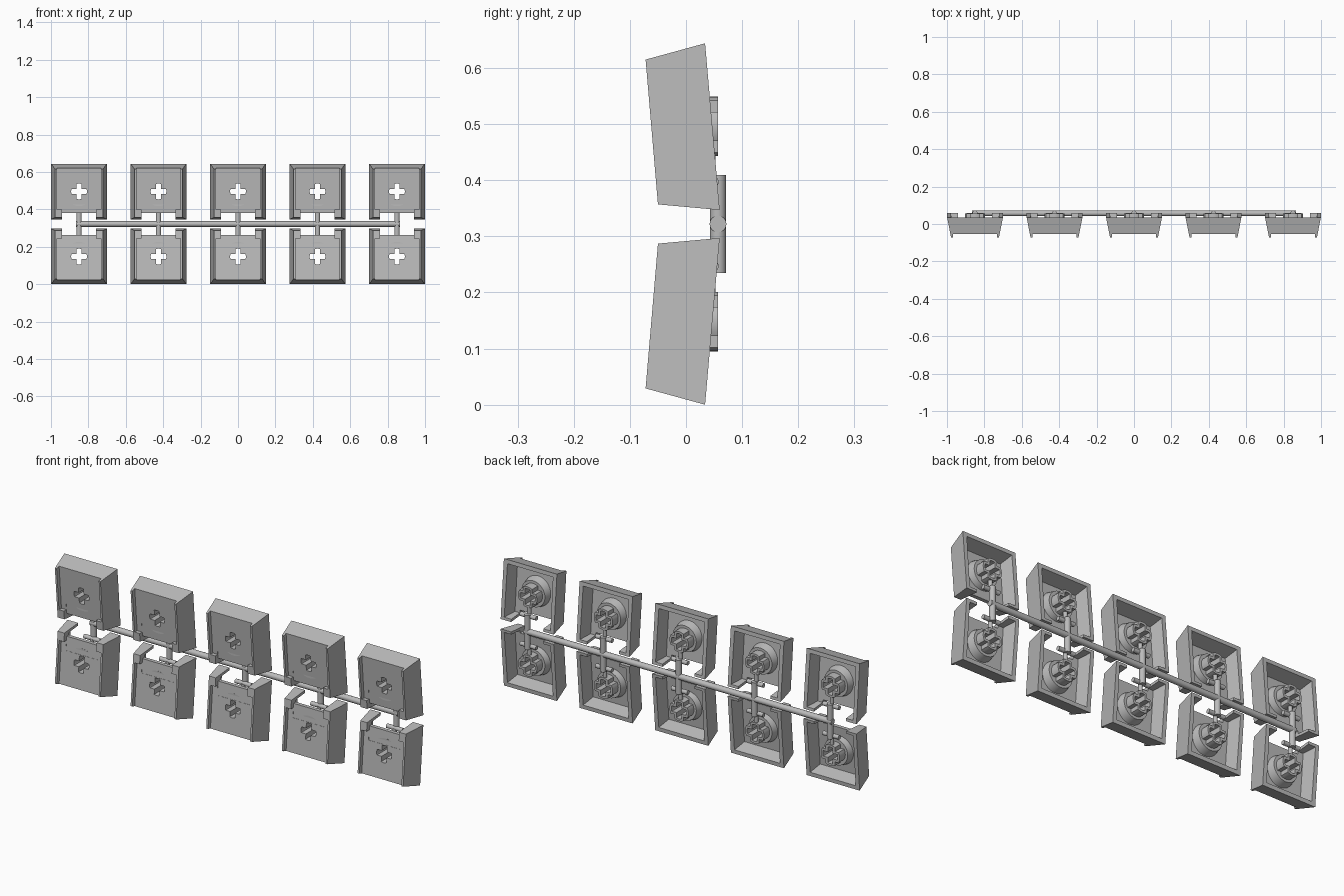
import bpy, bmesh, math
from mathutils import Matrix, Vector

MID = 0.322          # height of the mirror plane between both rows
STEM_Z = 0.496       # stem centre in the upper row
COLUMNS = [-0.85, -0.425, 0, 0.425, 0.85]

cube = bpy.data.objects.get("Cube")
if cube:
    bpy.data.objects.remove(cube)

grey = bpy.data.materials.new("plain grey")
grey.use_nodes = True
colour = (0.5, 0.5, 0.5, 1)
grey.diffuse_color = colour
grey.node_tree.nodes["Principled BSDF"].inputs["Base Color"].default_value = colour


def new_object(name, bm, helper=False):
    bmesh.ops.recalc_face_normals(bm, faces=bm.faces)
    mesh = bpy.data.meshes.new(name)
    bm.to_mesh(mesh)
    bm.free()
    mesh.materials.append(grey)
    ob = bpy.data.objects.new(name, mesh)
    bpy.context.collection.objects.link(ob)
    ob.hide_render = helper
    return ob


def loft(name, ring_a, ring_b, helper=True):
    """Closed solid between two matching rings of points."""
    bm = bmesh.new()
    a = [bm.verts.new(p) for p in ring_a]
    b = [bm.verts.new(p) for p in ring_b]
    bm.faces.new(a)
    bm.faces.new(b)
    for i in range(len(a)):
        j = (i + 1) % len(a)
        bm.faces.new((a[i], a[j], b[j], b[i]))
    return new_object(name, bm, helper)


def side_block(name, profile):
    """Solid from (half width, y, z) points, symmetric in x."""
    return loft(name, [(-w, y, z) for w, y, z in profile],
                [(w, y, z) for w, y, z in profile])


def along_y(name, outline, y0, y1, taper=1.0):
    return loft(name, [(x, y0, STEM_Z + z) for x, z in outline],
                [(x * taper, y1, STEM_Z + z * taper) for x, z in outline])


def cross_outline(radius, half):
    """Plus shape with rounded arm ends."""
    spread = math.asin(half / radius)
    points = []
    for arm in range(4):
        t = arm * math.pi / 2
        for k in range(-3, 4):
            a = t + spread * k / 3
            points.append((radius * math.cos(a), radius * math.sin(a)))
        c = t + math.pi / 4
        r = half * math.sqrt(2)
        points.append((r * math.cos(c), r * math.sin(c)))
    return points


def baked(ob, steps):
    """Apply booleans, return the mesh and remove all the helpers."""
    for op, other in steps:
        m = ob.modifiers.new(op, "BOOLEAN")
        m.operation, m.solver, m.object = op, "EXACT", other
    bpy.context.view_layer.update()
    graph = bpy.context.evaluated_depsgraph_get()
    mesh = bpy.data.meshes.new_from_object(ob.evaluated_get(graph))
    bpy.data.objects.remove(ob)
    return mesh


def rod(name, start, end, radius):
    start, end = Vector(start), Vector(end)
    bm = bmesh.new()
    bmesh.ops.create_cone(bm, cap_ends=True, segments=20, radius1=radius,
                          radius2=radius, depth=(end - start).length)
    turn = (end - start).to_track_quat("Z", "Y").to_matrix().to_4x4()
    bm.transform(Matrix.Translation((start + end) / 2) @ turn)
    return smooth(new_object(name, bm))


def smooth(ob):
    bpy.ops.object.select_all(action="DESELECT")
    bpy.context.view_layer.objects.active = ob
    ob.select_set(True)
    bpy.ops.object.shade_smooth_by_angle(angle=math.radians(35))
    ob.select_set(False)
    return ob


def front_y(z, depth):
    """Sloping front plane, set back by depth."""
    return -0.05 - 0.085 * (z - 0.357) + depth


def recess(name, w, z0, z1, depth):
    return side_block(name, [(w, -0.2, z0), (w, -0.2, z1),
                             (w, front_y(z1, depth), z1), (w, front_y(z0, depth), z0)])


# Hollow cap: tapered block, cavity, recessed front and an open lower edge
outer = side_block("outer", [(0.128, -0.072, 0.615), (0.149, 0.034, 0.644),
                             (0.149, 0.06, 0.347), (0.128, -0.05, 0.357)])
cavity = side_block("cavity", [(0.118, front_y(0.605, 0.04), 0.605), (0.137, 0.1, 0.642),
                               (0.137, 0.1, 0.357), (0.118, front_y(0.367, 0.04), 0.367)])
face_cut = recess("face_cut", 0.118, 0.4, 0.7, 0.02)
edge_cut = recess("edge_cut", 0.09, 0.3, 0.45, 0.021)
notch = side_block("notch", [(0.09, -0.3, 0.28), (0.09, -0.3, 0.38),
                             (0.09, 0.3, 0.38), (0.09, 0.3, 0.28)])
cross_cut = along_y("cross_cut", cross_outline(0.042, 0.014), -0.3, 0.3)
cap_mesh = baked(outer, [("DIFFERENCE", c) for c in
                         (cavity, face_cut, edge_cut, notch, cross_cut)])

# Stem: round foot carrying a cross shaped socket
circle = [(0.078 * math.cos(i * math.tau / 32), 0.078 * math.sin(i * math.tau / 32))
          for i in range(32)]
foot = along_y("foot", circle, -0.035, 0.012, 0.85)
post = along_y("post", cross_outline(0.053, 0.026), -0.03, 0.057)
stem_mesh = baked(foot, [("UNION", post), ("DIFFERENCE", cross_cut)])
for helper in (cavity, face_cut, edge_cut, notch, cross_cut, post):
    bpy.data.objects.remove(helper)

# Lower row is the upper row mirrored in height
flip = Matrix.Translation((0, 0, 2 * MID)) @ Matrix.Scale(-1, 4, (0, 0, 1))


def mirrored(mesh):
    copy = mesh.copy()
    copy.transform(flip)
    copy.flip_normals()
    return copy


rows = {"upper": (cap_mesh, stem_mesh), "lower": (mirrored(cap_mesh), mirrored(stem_mesh))}
for row, meshes in rows.items():
    for part, mesh in zip(("cap", "stem"), meshes):
        for i, x in enumerate(COLUMNS):
            ob = bpy.data.objects.new(f"{row}_{part}_{i + 1}", mesh)
            ob.location.x = x
            bpy.context.collection.objects.link(ob)
            if part == "stem" and i == 0:
                smooth(ob)

# Carrier frame: long bar, branches and the small gates that hold the stems
rod("long_bar", (-0.865, 0.057, MID), (0.865, 0.057, MID), 0.015)
for i, x in enumerate(COLUMNS):
    rod(f"branch_{i + 1}", (x, 0.057, 0.235), (x, 0.057, 0.409), 0.0145)
    for row, s in (("upper", 1), ("lower", -1)):
        z = MID + s * 0.075
        rod(f"{row}_crosspiece_{i + 1}", (x - 0.045, 0.047, z), (x + 0.045, 0.047, z), 0.011)
        rod(f"{row}_gate_{i + 1}", (x, 0.043, z), (x, 0.043, MID + s * 0.125), 0.01)
